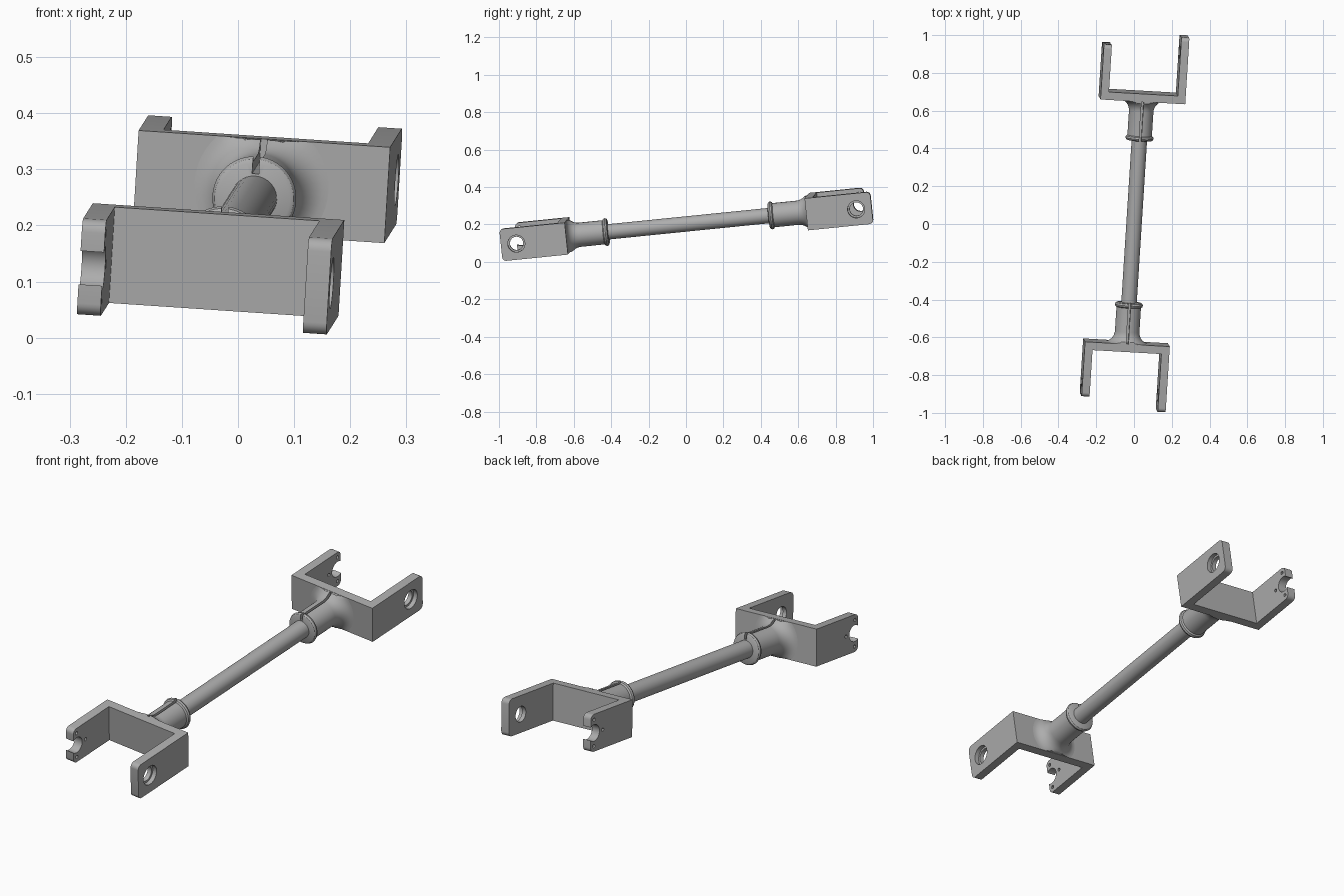
import bpy, bmesh, math
from mathutils import Matrix, Vector

cube = bpy.data.objects.get("Cube")
if cube:
    bpy.data.objects.remove(cube, do_unlink=True)

grey = bpy.data.materials.new("grey_metal")
grey.use_nodes = True
color = (0.42, 0.42, 0.42, 1)
grey.diffuse_color = color
grey.node_tree.nodes["Principled BSDF"].inputs["Base Color"].default_value = color

# Tilted frame shared by every part
axis_y = Vector((0.063, 0.99, 0.1)).normalized()
axis_x = Vector((1, -0.068, -0.068))
axis_x = (axis_x - axis_x.dot(axis_y) * axis_y).normalized()
axis_z = axis_x.cross(axis_y)
FRAME = Matrix((axis_x, axis_y, axis_z)).transposed().to_4x4()
FRAME.translation = (0.001, 0.014, 0.204)

HALF_W, HALF_H, THICK = 0.225, 0.086, 0.042
FACE, PIN, BORE = 0.646, 0.915, 0.036


def make(name, bm):
    bmesh.ops.recalc_face_normals(bm, faces=bm.faces)
    mesh = bpy.data.meshes.new(name)
    bm.to_mesh(mesh)
    bm.free()
    obj = bpy.data.objects.new(name, mesh)
    bpy.context.collection.objects.link(obj)
    mesh.materials.append(grey)
    return obj


def cylinder(bm, axis, centre, radius, length, sides=32):
    turn = Matrix.Rotation(math.pi / 2, 4, "Y" if axis == "X" else "X")
    bmesh.ops.create_cone(bm, cap_ends=True, segments=sides, radius1=radius, radius2=radius,
                          depth=length, matrix=Matrix.Translation(centre) @ turn)


def box(bm, low, high):
    low, high = Vector(low), Vector(high)
    size = [abs(d) for d in high - low]
    bmesh.ops.create_cube(bm, size=1, matrix=Matrix.Translation((low + high) / 2) @ Matrix.Diagonal((*size, 1)))


def cut(obj, bm):
    # Subtract a temporary cutter and bake the result
    cutter = make("cutter", bm)
    cutter.hide_render = True
    mod = obj.modifiers.new("cut", "BOOLEAN")
    mod.operation, mod.solver, mod.object = "DIFFERENCE", "EXACT", cutter
    bpy.context.view_layer.update()
    deps = bpy.context.evaluated_depsgraph_get()
    baked = bpy.data.meshes.new_from_object(obj.evaluated_get(deps))
    obj.modifiers.clear()
    obj.data = baked
    bpy.data.objects.remove(cutter, do_unlink=True)


def plate(name, side, s, end):
    # Arm with rounded free corners, extruded across its thickness
    r = 0.022
    outline = [(FACE, -HALF_H)]
    for sign in (-1, 1):
        arc = [math.radians(a) for a in range(0, 91, 15)]
        pts = [(end - r + r * math.cos(a), sign * (HALF_H - r + r * math.sin(a))) for a in arc]
        outline += pts if sign == 1 else pts[::-1]
    outline.append((FACE, HALF_H))
    bm = bmesh.new()
    inner = side * (HALF_W - THICK)
    face = bm.faces.new([bm.verts.new((inner, s * y, z)) for y, z in outline])
    ext = bmesh.ops.extrude_face_region(bm, geom=[face])
    moved = [v for v in ext["geom"] if isinstance(v, bmesh.types.BMVert)]
    bmesh.ops.translate(bm, verts=moved, vec=(side * THICK, 0, 0))
    return make(name, bm)


def socket(name, s):
    # Lathed collar with a bead at the mouth and a flare clipped to the crossbar
    profile = [(0, 0.432), (0.064, 0.432), (0.071, 0.436), (0.075, 0.444), (0.072, 0.453), (0.065, 0.458)]
    for i in range(9):
        a = i / 8 * math.pi / 2
        profile.append((0.065 + 0.055 * (1 - math.cos(a)), FACE - 0.06 + 0.06 * math.sin(a)))
    profile.append((0.12, FACE + 0.01))
    profile.append((0, FACE + 0.01))
    bm = bmesh.new()
    verts = [bm.verts.new((r, s * y, 0)) for r, y in profile]
    edges = [bm.edges.new(pair) for pair in zip(verts, verts[1:])]
    bmesh.ops.spin(bm, geom=verts + edges, axis=(0, 1, 0), cent=(0, 0, 0),
                   angle=math.tau, steps=48, use_duplicate=False)
    bmesh.ops.remove_doubles(bm, verts=bm.verts, dist=0.0005)
    for v in bm.verts:
        v.co.z = max(-HALF_H + 0.001, min(HALF_H - 0.001, v.co.z))
    return make(name, bm)


parts = []
for label, s in (("front", -1), ("back", 1)):
    # Crossbar of the fork
    bm = bmesh.new()
    box(bm, (-HALF_W, s * FACE, -HALF_H), (HALF_W, s * (FACE + THICK), HALF_H))
    parts.append(make(label + "_crossbar", bm))

    # Full arm with a stepped bore
    arm = plate(label + "_bored_arm", 1, s, 0.998)
    bm = bmesh.new()
    cylinder(bm, "X", (HALF_W, s * PIN, 0), BORE, 0.2)
    cut(arm, bm)
    bm = bmesh.new()
    cylinder(bm, "X", (HALF_W, s * PIN, 0), 0.046, THICK)
    cut(arm, bm)
    parts.append(arm)

    # Short arm with an open notch and three screw holes
    arm = plate(label + "_notched_arm", -1, s, 0.938)
    bm = bmesh.new()
    cylinder(bm, "X", (-HALF_W, s * PIN, 0), 0.038, 0.2)
    cut(arm, bm)
    bm = bmesh.new()
    for dy, z in ((0, 0.061), (0, -0.061), (-0.061, 0)):
        cylinder(bm, "X", (-HALF_W, s * (PIN + dy), z), 0.008, 0.2, 12)
    cut(arm, bm)
    parts.append(arm)

    # Clamp socket with a slit along its top
    clamp = socket(label + "_socket", s)
    bm = bmesh.new()
    box(bm, (-0.006, s * 0.4, 0.045), (0.006, s * (FACE - 0.002), 0.12))
    cut(clamp, bm)
    parts.append(clamp)

# Connecting rod
bm = bmesh.new()
cylinder(bm, "Y", (0, 0, 0), 0.041, 0.92, 32)
parts.append(make("rod", bm))

bpy.ops.object.select_all(action="DESELECT")
for obj in parts:
    obj.matrix_world = FRAME
    obj.select_set(True)
bpy.context.view_layer.objects.active = parts[-1]
bpy.ops.object.shade_smooth_by_angle(angle=math.radians(30))
